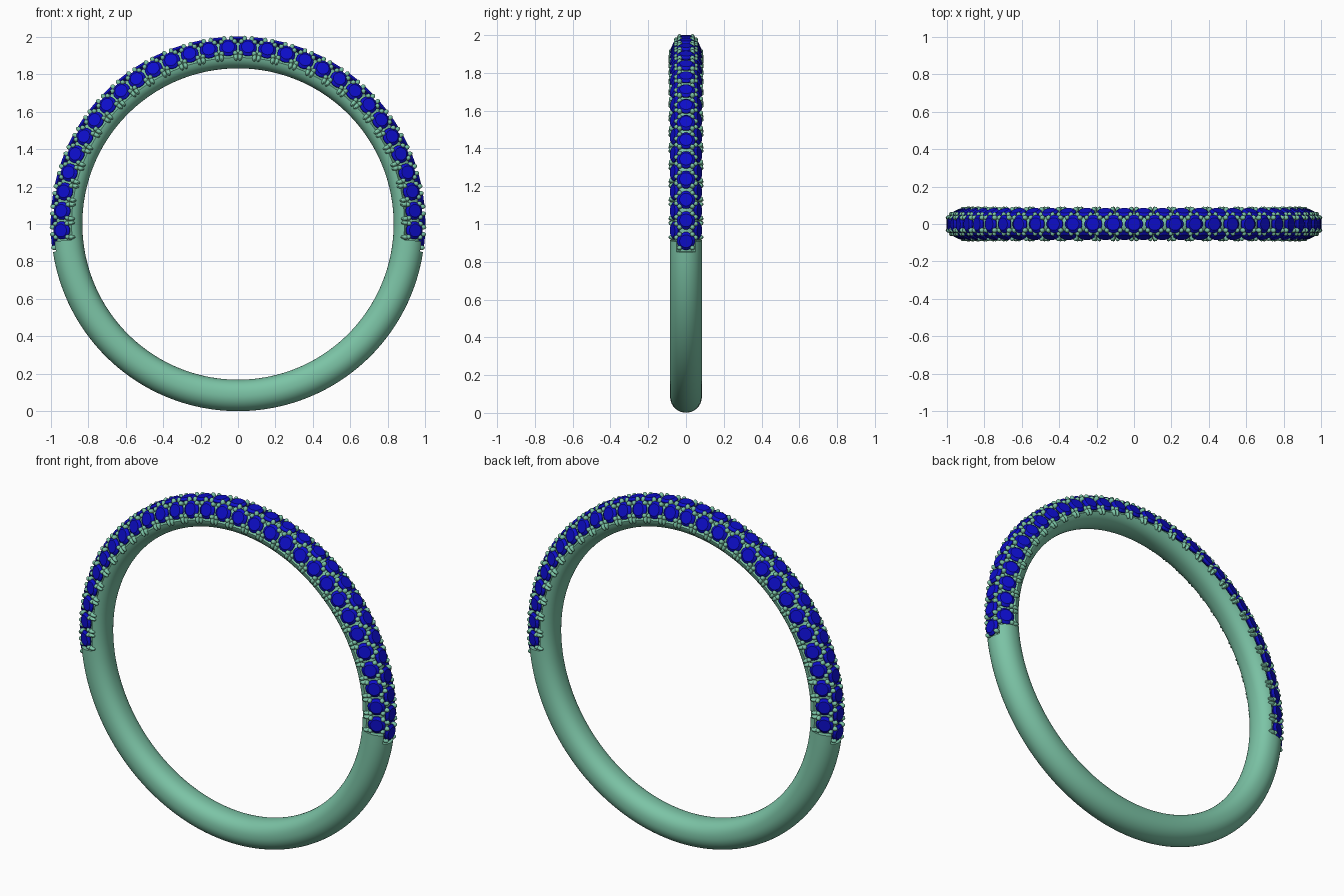
import bpy, bmesh
from math import sin, cos, pi, radians
from mathutils import Matrix, Vector

if "Cube" in bpy.data.objects:
    bpy.data.objects.remove(bpy.data.objects["Cube"])

CENTRE = Vector((0, 0, 1.0))
R_MID, R_SEC = 0.915, 0.084       # ring radius and section radius
PITCH = 6.35                      # degrees between neighbouring stones
SIDE_END, MID_END = 95.4, 98.6    # where side and middle channels stop
TILT = 66                         # tilt of the side rows


def material(name, rgb):
    m = bpy.data.materials.new(name)
    m.diffuse_color = (*rgb, 1)
    m.use_nodes = True
    m.node_tree.nodes["Principled BSDF"].inputs["Base Color"].default_value = m.diffuse_color
    return m


METAL = material("green_metal", (0.2, 0.55, 0.38))
STONE = material("blue_stone", (0.004, 0.004, 0.6))


def finish(bm, name, mat, smooth):
    bmesh.ops.recalc_face_normals(bm, faces=bm.faces)
    me = bpy.data.meshes.new(name)
    bm.to_mesh(me)
    bm.free()
    ob = bpy.data.objects.new(name, me)
    bpy.context.collection.objects.link(ob)
    me.materials.append(mat)
    if smooth:
        bpy.ops.object.select_all(action='DESELECT')
        ob.select_set(True)
        bpy.context.view_layer.objects.active = ob
        bpy.ops.object.shade_smooth_by_angle(angle=radians(40))
    return ob


def frame(theta, phi, dist):
    """Frame on the ring: theta from the top, phi around the section, z outward."""
    th, ph = radians(theta), radians(phi)
    e = Vector((sin(th), 0, cos(th)))
    t = Vector((cos(th), 0, -sin(th)))
    n = e * cos(ph) + Vector((0, sin(ph), 0))
    b = n.cross(t)
    o = CENTRE + e * R_MID + n * dist
    m = Matrix((t, b, n)).transposed().to_4x4()
    m.translation = o
    return m


# Band: one loft with recessed channels under the stones
def section(channel):
    pts = []
    for k in range(60):
        phi = -180 + k * 6
        r = 0.060 if abs(phi) < channel else R_SEC
        c, s = cos(radians(phi)), sin(radians(phi))
        if c < 0:   # slightly flattened inside
            r *= (abs(c) ** 2.3 + abs(s) ** 2.3) ** (-1 / 2.3)
            r = min(r, R_SEC / max(abs(c), abs(s)))
        pts.append((R_MID + r * c, r * s))
    return pts


full, mid, wide = section(0), section(35), section(103)
stations = [(-SIDE_END + 2 * SIDE_END * i / 90, wide) for i in range(91)]
stations += [(SIDE_END, mid), (MID_END, mid)]
stations += [(MID_END + (360 - 2 * MID_END) * i / 80, full) for i in range(81)]
stations += [(360 - MID_END, mid), (360 - SIDE_END, mid)]
bm = bmesh.new()
rings = []
for a, prof in stations:
    a = radians(a)
    rings.append([bm.verts.new(CENTRE + Vector((r * sin(a), y, r * cos(a))))
                  for r, y in prof])
for i, ring in enumerate(rings):
    nxt = rings[(i + 1) % len(rings)]
    for j in range(len(ring)):
        k = (j + 1) % len(ring)
        bm.faces.new((ring[j], ring[k], nxt[k], nxt[j]))
bmesh.ops.remove_doubles(bm, verts=bm.verts, dist=1e-5)
finish(bm, "ring_band", METAL, True)


# Stones: faceted crown, girdle and point
def add_stone(bm, mat, sides=16):
    loops = []
    for r, z in ((0.034, 0), (0.048, -0.011), (0.048, -0.016)):
        loops.append([bm.verts.new(mat @ Vector((r * cos(2 * pi * (i + .5) / sides),
                                                 r * sin(2 * pi * (i + .5) / sides), z)))
                      for i in range(sides)])
    tip = bm.verts.new(mat @ Vector((0, 0, -0.045)))
    bm.faces.new(loops[0])
    for i in range(sides):
        j = (i + 1) % sides
        for a, b in zip(loops, loops[1:]):
            bm.faces.new((a[i], a[j], b[j], b[i]))
        bm.faces.new((loops[2][i], loops[2][j], tip))


# Claws: stretched beads gripping the corners of each stone
def add_bead(bm, mat, pos, size):
    bmesh.ops.create_uvsphere(bm, u_segments=10, v_segments=6, radius=1,
                              matrix=mat @ Matrix.Translation(pos) @ Matrix.Diagonal((*size, 1)))


def build_row(name, phi, dist, angles):
    stones, claws = bmesh.new(), bmesh.new()
    for th in angles:
        m = frame(th, phi, dist)
        add_stone(stones, m)
        for sx in (-1, 1):
            for sy in (-1, 1):
                add_bead(claws, m, (sx * 0.036, sy * 0.034, -0.013), (0.0135, 0.0135, 0.018))
            if phi:   # finger running from the claw to the inner edge
                s = 1 if phi > 0 else -1
                add_bead(claws, m, (sx * 0.038, s * 0.048, -0.019), (0.012, 0.028, 0.016))
    finish(stones, name + "_stones", STONE, False)
    finish(claws, name + "_claws", METAL, True)


build_row("middle_row", 0, 0.085, [PITCH * i for i in range(-15, 16)])
side_angles = [PITCH * (i + 0.5) for i in range(-15, 15)]
build_row("front_row", -TILT, 0.079, side_angles)
build_row("back_row", TILT, 0.079, side_angles)
